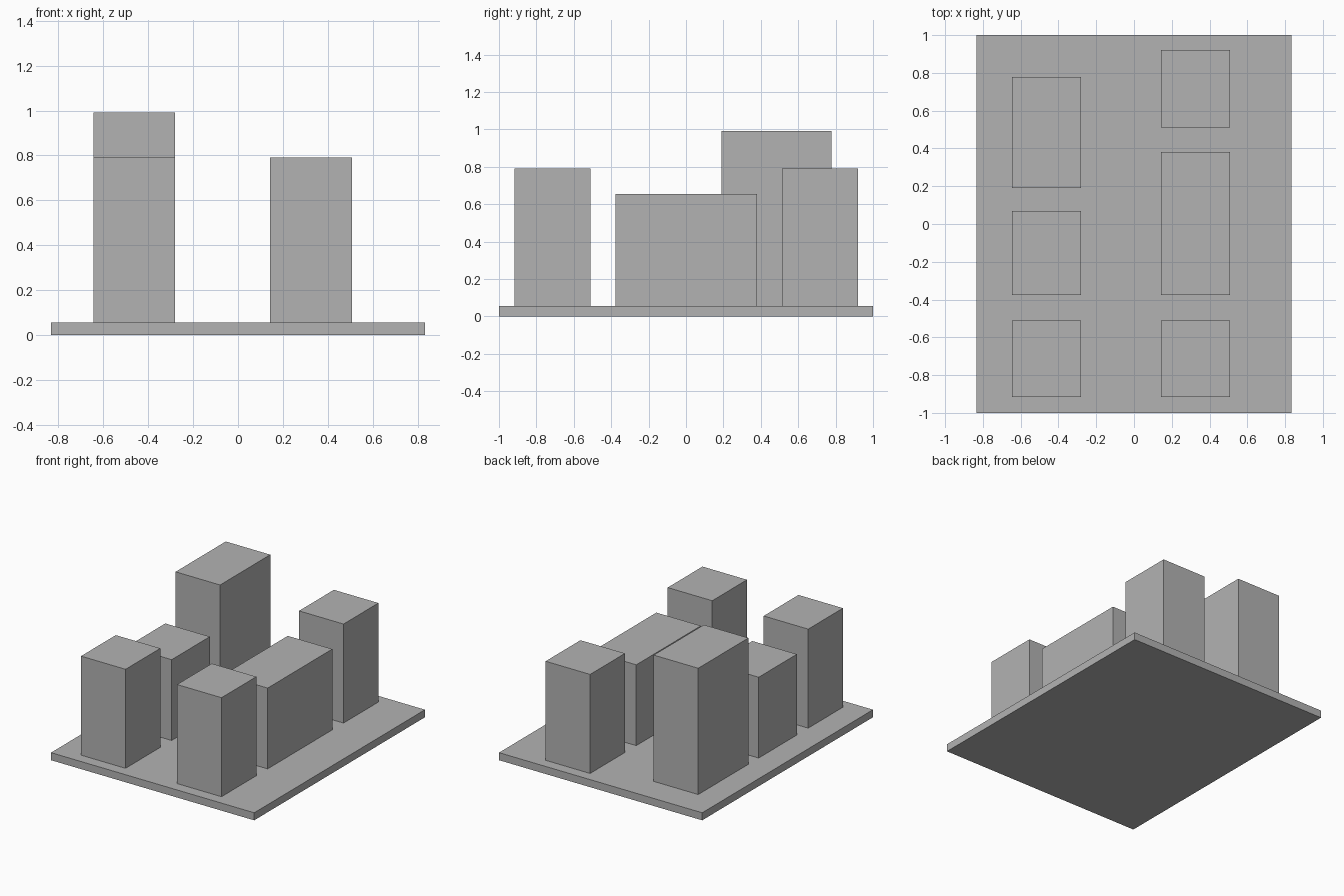
import bpy
import bmesh

cube = bpy.data.objects.get("Cube")
if cube:
    bpy.data.objects.remove(cube, do_unlink=True)

# One plain grey for everything
grey = bpy.data.materials.new("plain_grey")
grey.use_nodes = True
colour = (0.45, 0.45, 0.45, 1)
grey.diffuse_color = colour
grey.node_tree.nodes["Principled BSDF"].inputs["Base Color"].default_value = colour


def box(name, x, y, z):
    """Box spanning the given (low, high) ranges."""
    bm = bmesh.new()
    bmesh.ops.create_cube(bm, size=1)
    spans = (x, y, z)
    for v in bm.verts:
        v.co = [s[0] if c < 0 else s[1] for c, s in zip(v.co, spans)]
    mesh = bpy.data.meshes.new(name)
    bm.to_mesh(mesh)
    bm.free()
    mesh.materials.append(grey)
    obj = bpy.data.objects.new(name, mesh)
    bpy.context.collection.objects.link(obj)


# Ground slab
BASE = 0.056
box("base_slab", (-0.833, 0.833), (-1, 1), (0, BASE))

# Two rows of building blocks: name, y range, top height
RIGHT_ROW = (-0.645, -0.28)
LEFT_ROW = (0.142, 0.507)
LOW, MID, TALL = 0.655, 0.79, 0.992
front = (-0.917, -0.51)
for name, x, y, top in (
    ("right_front_block", RIGHT_ROW, front, MID),
    ("right_middle_block", RIGHT_ROW, (-0.377, 0.07), LOW),
    ("right_back_tower", RIGHT_ROW, (0.19, 0.778), TALL),
    ("left_front_block", LEFT_ROW, front, MID),
    ("left_middle_block", LEFT_ROW, (-0.377, 0.38), LOW),
    ("left_back_block", LEFT_ROW, (0.512, 0.92), MID),
):
    box(name, x, y, (BASE, top))
